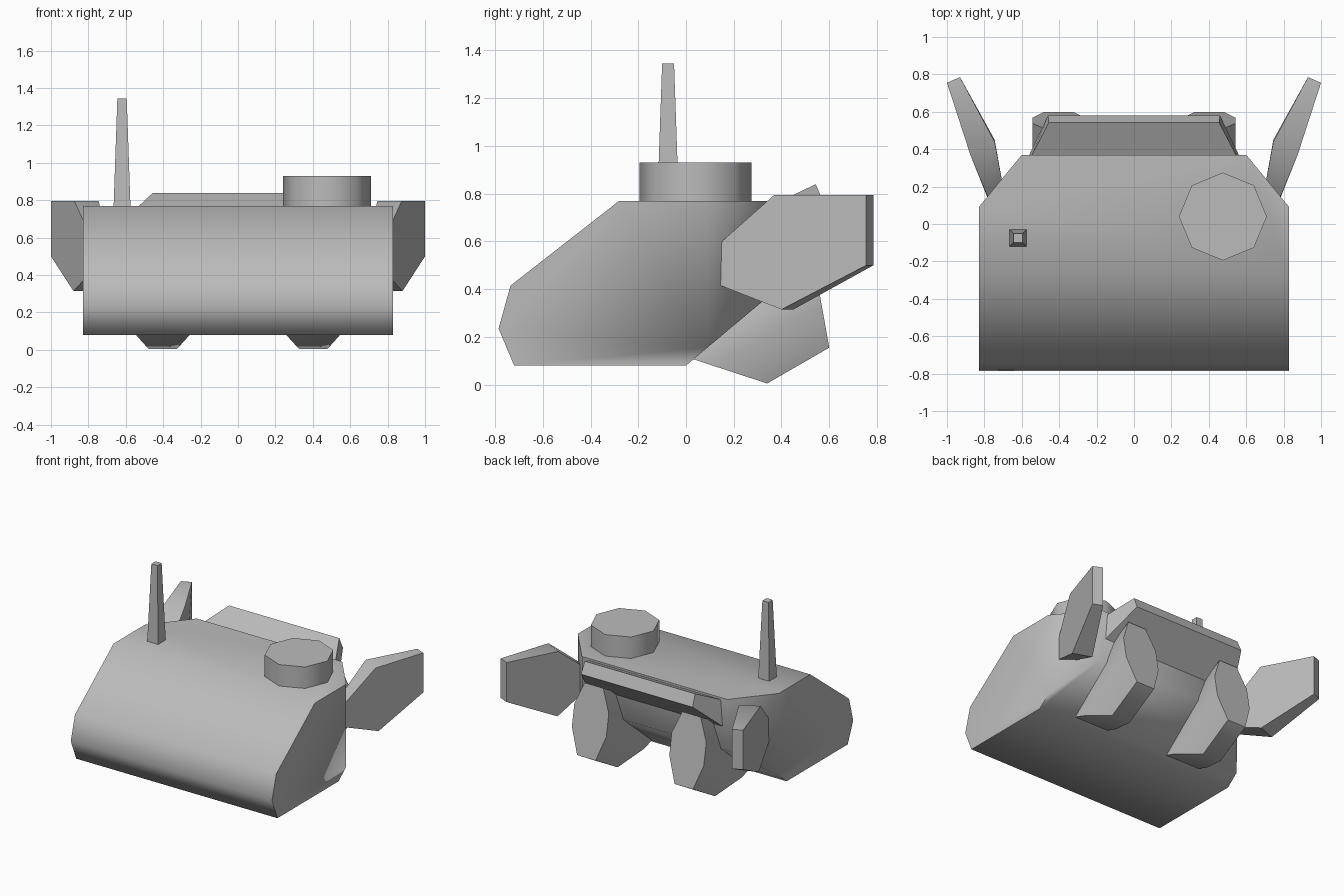
import bpy, bmesh, math
from mathutils import Vector

cube = bpy.data.objects.get("Cube")
if cube:
    bpy.data.objects.remove(cube, do_unlink=True)

grey = bpy.data.materials.new("plain grey")
GREY = (0.5, 0.5, 0.5, 1)
grey.use_nodes = True
grey.diffuse_color = GREY
grey.node_tree.nodes["Principled BSDF"].inputs["Base Color"].default_value = GREY


def finish(name, bm, smooth=70):
    """Turn a bmesh into a shaded object."""
    bmesh.ops.recalc_face_normals(bm, faces=bm.faces)
    mesh = bpy.data.meshes.new(name)
    bm.to_mesh(mesh)
    bm.free()
    mesh.materials.append(grey)
    obj = bpy.data.objects.new(name, mesh)
    bpy.context.collection.objects.link(obj)
    bpy.ops.object.select_all(action='DESELECT')
    obj.select_set(True)
    bpy.context.view_layer.objects.active = obj
    bpy.ops.object.shade_smooth_by_angle(angle=math.radians(smooth))
    return obj


def loft(ring_a, ring_b):
    """Join two matching rings of points into a closed solid."""
    bm = bmesh.new()
    a = [bm.verts.new(p) for p in ring_a]
    b = [bm.verts.new(p) for p in ring_b]
    bm.faces.new(a)
    bm.faces.new(b[::-1])
    n = len(a)
    for i in range(n):
        j = (i + 1) % n
        bm.faces.new((a[i], b[i], b[j], a[j]))
    return bm


def flip(points, side):
    return [(x * side, y, z) for x, y, z in points]


# Hull: side profile across the width, rear corners cut off
profile = [(-.72, .08), (-.785, .235), (-.735, .415), (-.28, .77),
           (.37, .77), (.37, .39), (0, .08)]
bm = loft([(-.83, y, z) for y, z in profile], [(.83, y, z) for y, z in profile])
for side in (-1, 1):
    geom = bm.verts[:] + bm.edges[:] + bm.faces[:]
    cut = bmesh.ops.bisect_plane(bm, geom=geom, plane_co=(.83 * side, .09, 0),
                                 plane_no=(.28 * side, .23, 0), clear_outer=True)
    edges = [e for e in cut["geom_cut"] if isinstance(e, bmesh.types.BMEdge)]
    bmesh.ops.contextual_create(bm, geom=edges)
finish("hull", bm)

# Rear flap: wedge that narrows towards the back
flap = [(.37, .755, .545), (.543, .84, .455), (.58, .755, .46), (.37, .56, .56)]
finish("rear_flap", loft([(-w, y, z) for y, z, w in flap],
                         [(w, y, z) for y, z, w in flap]), 30)

# Round hatch and antenna on the roof
bm = bmesh.new()
bmesh.ops.create_cone(bm, cap_ends=True, segments=8, radius1=.235, radius2=.235, depth=.2)
bmesh.ops.translate(bm, verts=bm.verts, vec=(.475, .04, .83))
finish("hatch", bm)


def square(cx, cy, z, r):
    return [(cx + sx * r, cy + sy * r, z) for sx, sy in ((-1, -1), (1, -1), (1, 1), (-1, 1))]


finish("antenna", loft(square(-.62, -.075, .74, .046), square(-.62, -.075, 1.345, .025)), 40)

# Thrusters: octagonal prisms slanting down and forward, with a sheared front end
half = [(.076, .155), (.142, .337), (.142, .50), (.076, .66)]
section = half + [(-x, z) for x, z in reversed(half)]
axis = Vector((0, -.26, -.15))
front_point = Vector((0, .34, .005))
front_normal = Vector((0, .105, .32))
for side, word in ((-1, "right"), (1, "left")):
    rear = [Vector((.402 * side + x, .6 - (z - .155) * .178, z)) for x, z in section]
    front = [p + axis * ((front_point - p).dot(front_normal) / axis.dot(front_normal))
             for p in rear]
    finish(word + "_thruster", loft(rear, front), 60)

# Side fins: bent six-sided slabs flaring outward
outer = [(1, .755, .795), (1, .755, .5), (.88, .4, .315),
         (.785, .145, .415), (.785, .15, .6), (.875, .37, .795)]
inner = [(.93, .785, .795), (.93, .785, .5), (.745, .45, .315),
         (.7, .2, .415), (.7, .2, .6), (.745, .44, .795)]
for side, word in ((-1, "right"), (1, "left")):
    finish(word + "_fin", loft(flip(outer, side), flip(inner, side)), 40)
